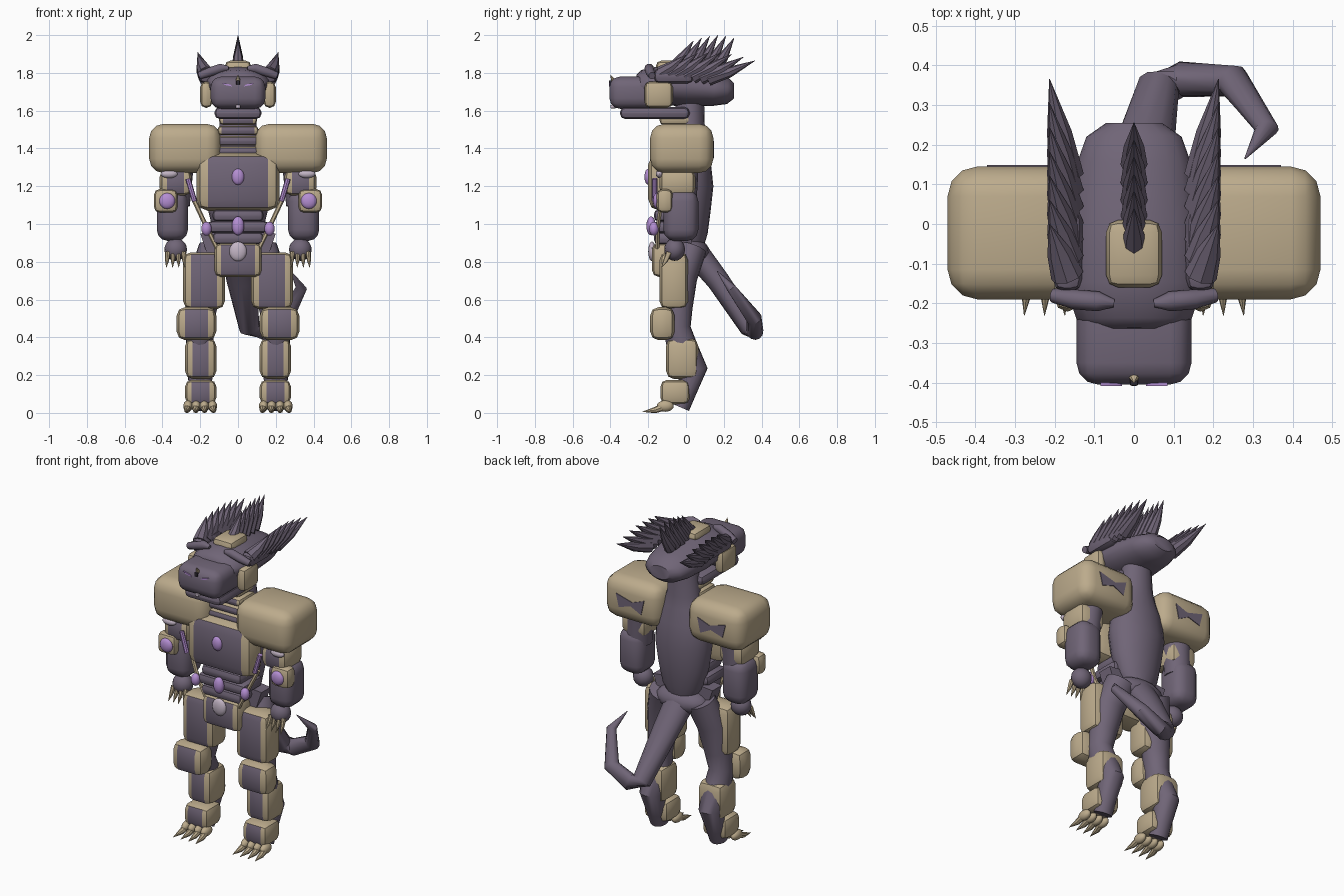
import bpy, bmesh, math
from mathutils import Vector

if "Cube" in bpy.data.objects:
    bpy.data.objects.remove(bpy.data.objects["Cube"])

def lin(c):
    c /= 255
    return c / 12.92 if c < 0.04 else ((c + 0.055) / 1.055) ** 2.4

def material(name, r, g, b):
    m = bpy.data.materials.new(name)
    m.diffuse_color = (lin(r), lin(g), lin(b), 1)
    m.use_nodes = True
    m.node_tree.nodes["Principled BSDF"].inputs["Base Color"].default_value = m.diffuse_color
    return m

HIDE = material("dusky purple hide", 112, 101, 119)
TAN = material("tan armour", 188, 171, 140)
GEM = material("violet gem", 180, 142, 210)
PALE = material("pale lilac", 196, 182, 198)
BLACK = material("nostril dark", 45, 40, 48)

def finish(bm, name, mats, angle=40):
    bmesh.ops.recalc_face_normals(bm, faces=bm.faces)
    me = bpy.data.meshes.new(name)
    bm.to_mesh(me)
    bm.free()
    ob = bpy.data.objects.new(name, me)
    bpy.context.collection.objects.link(ob)
    for m in mats:
        me.materials.append(m)
    bpy.ops.object.select_all(action='DESELECT')
    ob.select_set(True)
    bpy.context.view_layer.objects.active = ob
    bpy.ops.object.shade_smooth_by_angle(angle=math.radians(angle))
    return ob

def block(name, x, y, z, bevel, mat=HIDE, panel=None, seg=2):
    """Rounded box from ranges; panel colours the middle of its front."""
    lo, hi = Vector((min(x), y[0], z[0])), Vector((max(x), y[1], z[1]))
    c, s = (lo + hi) / 2, hi - lo
    bm = bmesh.new()
    bmesh.ops.create_cube(bm, size=1)
    for v in bm.verts:
        v.co = Vector(a * b for a, b in zip(v.co, s)) + c
    bmesh.ops.bevel(bm, geom=bm.edges[:], offset=min(bevel, min(s) * 0.48),
                    segments=seg, profile=0.5, affect='EDGES')
    bm.normal_update()
    if panel:
        for f in bm.faces:
            if f.normal.y < -0.6 and abs(f.calc_center_median().x - c.x) < 0.01:
                f.material_index = 1
    return finish(bm, name, [mat, panel] if panel else [mat])

def loft(name, rings, mat=HIDE, n=16, u=(1, 0, 0), angle=40):
    """Skin of ellipses along a path; ring = (centre, half width, half depth)."""
    bm, loops, u = bmesh.new(), [], Vector(u)
    pts = [Vector(r[0]) for r in rings]
    for i, (_, a, b) in enumerate(rings):
        t = (pts[min(i + 1, len(pts) - 1)] - pts[max(i - 1, 0)]).normalized()
        u = (u - t * u.dot(t)).normalized()
        w = t.cross(u)
        loops.append([bm.verts.new(pts[i] + u * a * math.cos(k * math.tau / n)
                      + w * b * math.sin(k * math.tau / n)) for k in range(n)])
    for p, q in zip(loops, loops[1:]):
        for k in range(n):
            bm.faces.new((p[k], p[(k + 1) % n], q[(k + 1) % n], q[k]))
    bm.faces.new(loops[0])
    bm.faces.new(loops[-1])
    return finish(bm, name, [mat], angle)

def spike(name, base, tip, a, b, mat=HIDE, n=8):
    base, tip = Vector(base), Vector(tip)
    mid = base.lerp(tip, 0.45) + Vector((0, 0, -0.008))
    return loft(name, [(base, a, b), (mid, a * .75, b * .75), (tip, .001, .001)], mat, n)

def ball(name, c, r, mat=HIDE):
    bm = bmesh.new()
    bmesh.ops.create_uvsphere(bm, u_segments=16, v_segments=10, radius=1)
    for v in bm.verts:
        v.co = Vector(a * b for a, b in zip(v.co, r)) + Vector(c)
    return finish(bm, name, [mat])

def prism(name, outline, y0, y1, mat):
    bm = bmesh.new()
    f = bm.faces.new([bm.verts.new((x, y0, z)) for x, z in outline])
    ext = bmesh.ops.extrude_face_region(bm, geom=[f])
    for v in ext['geom']:
        if isinstance(v, bmesh.types.BMVert):
            v.co.y = y1
    return finish(bm, name, [mat])

# Torso, neck and hips
loft("torso", [((0, .04, .86), .07, .05), ((0, .03, .94), .125, .085), ((0, .02, 1.06), .155, .11),
               ((0, .02, 1.2), .175, .125), ((0, .02, 1.34), .16, .11), ((0, .02, 1.43), .12, .09),
               ((0, .02, 1.5), .1, .08), ((0, .02, 1.68), .085, .075)], n=20)
ball("hips", (0, .03, .85), (.17, .095, .075))
block("chest_plate", (-.22, .22), (-.2, -.05), (1.07, 1.375), .06, TAN, HIDE)
for i, (z, w) in enumerate([(1.045, .135), (.985, .16), (.925, .135)]):
    block(f"belly_band_{i}", (-w, w), (-.17, .02), (z - .032, z + .032), .025)
block("pelvis_plate", (-.125, .125), (-.18, -.03), (.72, .9), .035, TAN, HIDE)
for i, z in enumerate([1.385, 1.44, 1.495, 1.55]):
    w = .125 - .008 * i
    block(f"throat_band_{i}", (-w, w), (-.14, .02), (z - .025, z + .025), .022, TAN, HIDE)
ball("chest_gem", (0, -.2, 1.25), (.033, .02, .043), GEM)
ball("waist_gem", (0, -.185, .99), (.033, .025, .05), GEM)
ball("pelvis_gem", (0, -.18, .855), (.046, .02, .052), PALE)

# Tail with a hooked end
loft("tail", [((0, .05, .85), .09, .07), ((.02, .17, .7), .08, .06), ((.06, .34, .45), .055, .055),
              ((.12, .365, .435), .045, .05), ((.25, .36, .5), .042, .045),
              ((.335, .24, .66), .025, .03), ((.28, .165, .75), .002, .002)], n=12)

# Head
loft("cranium", [((0, -.27, 1.74), .09, .05), ((0, -.24, 1.735), .145, .08), ((0, -.15, 1.735), .175, .1),
                 ((0, 0, 1.725), .165, .105), ((0, .15, 1.71), .145, .085), ((0, .22, 1.705), .12, .07),
                 ((0, .255, 1.705), .07, .04)], n=20)
block("snout", (-.145, .145), (-.405, -.12), (1.61, 1.78), .055, seg=3)
block("jaw", (-.125, .125), (-.35, .02), (1.555, 1.62), .03)
block("crown_plate", (-.07, .07), (-.16, .01), (1.8, 1.865), .03, TAN)
spike("nose_horn", (0, -.375, 1.75), (0, -.4, 1.79), .018, .015, TAN)
block("nostril", (-.01, .01), (-.408, -.39), (1.735, 1.76), .004, BLACK)
block("tooth", (-.013, .013), (-.4, -.37), (1.612, 1.63), .004, PALE)
for i in range(6):
    spike(f"crest_spine_{i}", (0, -.075 + .045 * i, 1.815), (0, .04 + .043 * i, 1.97 + .03 * math.sin(i * .52)),
          .034, .036)

# Everything that comes in pairs
for side, s in (("left", 1), ("right", -1)):
    def N(name):
        return side + "_" + name
    def X(a, b):
        return (a * s, b * s)
    # face
    block(N("cheek_plate"), X(.135, .2), (-.22, -.07), (1.615, 1.755), .03, TAN)
    loft(N("brow"), [((.05 * s, -.2, 1.825), .01, .012), ((.09 * s, -.195, 1.825), .025, .025),
                     ((.15 * s, -.19, 1.805), .025, .025), ((.205 * s, -.18, 1.785), .018, .02)],
         n=10, u=(0, 1, 0))
    prism(N("eye"), [(.03 * s, 1.728), (.07 * s, 1.736), (.085 * s, 1.748), (.04 * s, 1.738)], -.408, -.395, GEM)
    block(N("temple"), X(.13, .205), (-.17, .04), (1.745, 1.825), .03)
    for i in range(7):
        t = i / 6
        spike(N(f"frill_spine_{i}"), (.168 * s, -.13 + .25 * t, 1.80 - .03 * t),
              (.213 * s, .0 + .365 * t, 1.895 + .03 * math.sin(t * 3) - .035 * t), .042, .038)
    # shoulder and arm
    block(N("shoulder_pad"), X(.09, .47), (-.19, .145), (1.27, 1.53), .075, TAN, seg=3)
    prism(N("shoulder_gap"), [(.18 * s, 1.44), (.26 * s, 1.41), (.37 * s, 1.44), (.35 * s, 1.36),
                              (.27 * s, 1.385), (.2 * s, 1.35)], .142, .149, HIDE)
    loft(N("upper_arm"), [((.31 * s, -.01, 1.36), .08, .08), ((.33 * s, -.02, 1.1), .075, .075)])
    block(N("upper_arm_plate"), X(.245, .415), (-.14, .05), (1.15, 1.29), .04, TAN, HIDE)
    ball(N("arm_stud"), (.365 * s, -.14, 1.265), (.045, .02, .022), PALE)
    block(N("forearm"), X(.265, .43), (-.12, .065), (.91, 1.18), .06, seg=3)
    block(N("elbow_plate"), X(.32, .445), (-.155, -.07), (1.06, 1.185), .03, TAN)
    ball(N("elbow_gem"), (.375 * s, -.155, 1.122), (.042, .02, .042), GEM)
    ball(N("hand"), (.33 * s, -.06, .865), (.06, .055, .06))
    for i in range(4):
        x = (.288 + .028 * i) * s
        spike(N(f"finger_claw_{i}"), (x, -.09, .85), (x + (i - 1.5) * .005 * s, -.13, .77), .014, .016, TAN)
    # harness rods, straps and hip studs
    loft(N("harness_rod"), [((.23 * s, -.165, 1.12), .014, .014), ((.265 * s, -.165, 1.24), .014, .014)], GEM, 8)
    loft(N("strap"), [((.23 * s, -.13, 1.12), .012, .012), ((.165 * s, -.15, .98), .012, .012),
                      ((.11 * s, -.15, .87), .012, .012)], TAN, 6)
    ball(N("hip_stud"), (.167 * s, -.17, .975), (.027, .025, .037), GEM)
    prism(N("hip_flap"), [(.1 * s, .96), (.2 * s, .95), (.16 * s, .83), (.07 * s, .8)], -.06, .03, HIDE)
    # leg
    loft(N("leg"), [((.12 * s, .03, .87), .09, .08), ((.165 * s, -.02, .72), .095, .08),
                    ((.19 * s, -.04, .56), .08, .075), ((.205 * s, -.05, .45), .07, .075),
                    ((.2 * s, -.02, .35), .075, .08), ((.2 * s, .04, .23), .07, .075),
                    ((.2 * s, .0, .1), .055, .05), ((.2 * s, -.03, .03), .055, .05)])
    block(N("thigh_plate"), X(.07, .29), (-.14, .01), (.55, .85), .04, TAN, HIDE)
    block(N("knee_plate"), X(.115, .325), (-.19, -.06), (.385, .56), .045, TAN, HIDE)
    block(N("shin_plate"), X(.115, .28), (-.105, .065), (.18, .395), .04, TAN, HIDE)
    block(N("foot_plate"), X(.115, .28), (-.135, .02), (.045, .175), .035, TAN, HIDE)
    for i in range(4):
        x = (.2 + (i - 1.5) * .043) * s
        ball(N(f"toe_{i}"), (x, -.11, .036), (.025, .045, .03), TAN)
        spike(N(f"toe_claw_{i}"), (x, -.11, .036), (x + (i - 1.5) * .008 * s, -.23, .006), .021, .022, TAN)
